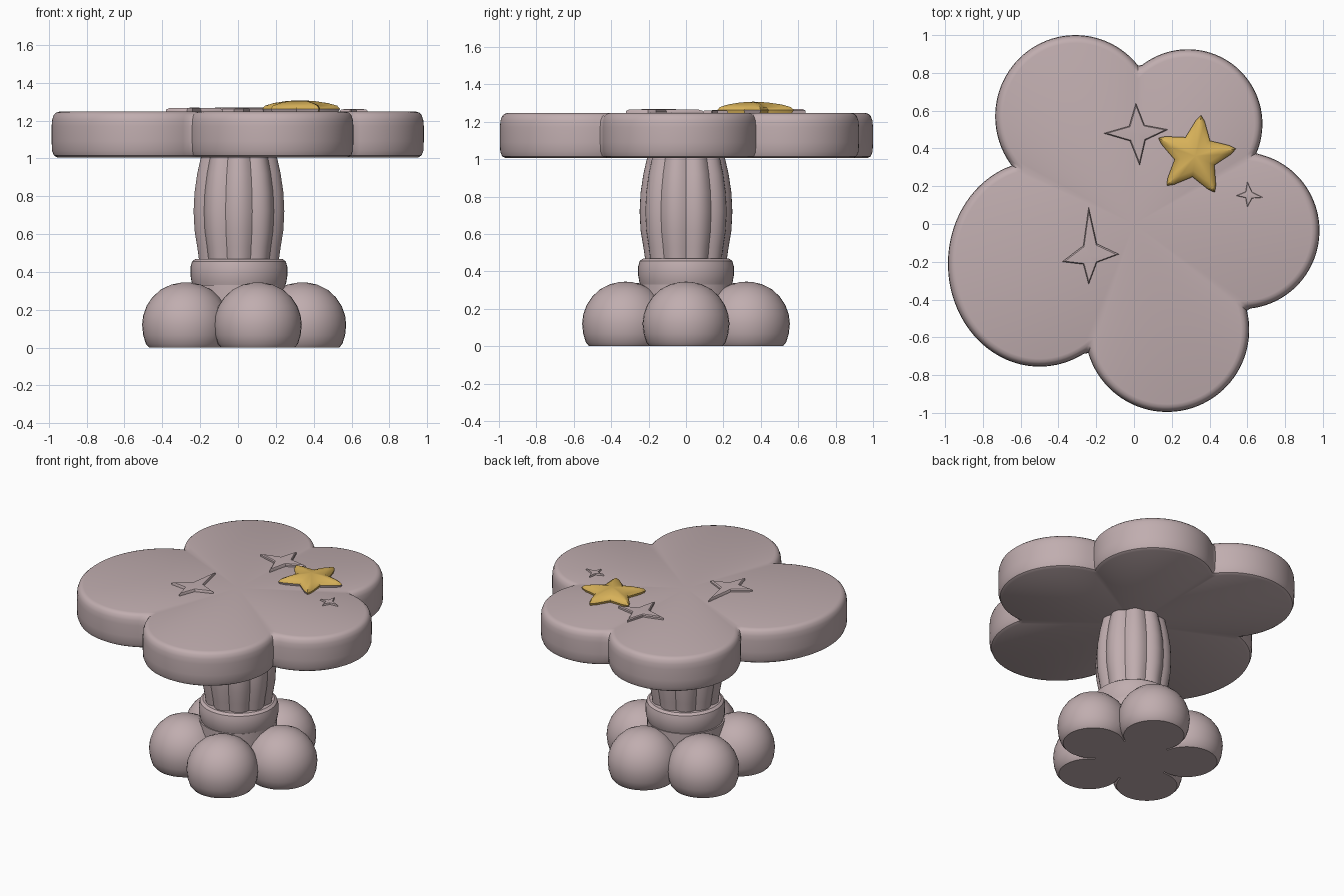
import bpy, bmesh, math
from mathutils import Vector

if "Cube" in bpy.data.objects:
    bpy.data.objects.remove(bpy.data.objects["Cube"])


def material(name, rgb):
    m = bpy.data.materials.new(name)
    m.diffuse_color = (*rgb, 1)
    m.use_nodes = True
    m.node_tree.nodes["Principled BSDF"].inputs["Base Color"].default_value = m.diffuse_color
    return m


MAUVE = material("dusty mauve", (0.53, 0.42, 0.43))
GOLD = material("soft gold", (0.68, 0.44, 0.10))


def finish(obj, angle=35):
    bpy.ops.object.select_all(action='DESELECT')
    obj.select_set(True)
    bpy.context.view_layer.objects.active = obj
    bpy.ops.object.shade_smooth_by_angle(angle=math.radians(angle))


def loft(name, rings, bottom, top, mats=(MAUVE,)):
    """Skin a stack of equal-length rings, closed by fans to two centre points."""
    bm = bmesh.new()
    vr = [[bm.verts.new(p) for p in r] for r in rings]
    n = len(rings[0])
    lo, hi = bm.verts.new(bottom), bm.verts.new(top)
    for i in range(n):
        j = (i + 1) % n
        for a, b in zip(vr, vr[1:]):
            bm.faces.new((a[i], a[j], b[j], b[i]))
        bm.faces.new((lo, vr[0][j], vr[0][i]))
        bm.faces.new((hi, vr[-1][i], vr[-1][j]))
    bmesh.ops.recalc_face_normals(bm, faces=bm.faces)
    me = bpy.data.meshes.new(name)
    bm.to_mesh(me)
    bm.free()
    obj = bpy.data.objects.new(name, me)
    bpy.context.collection.objects.link(obj)
    for m in mats:
        me.materials.append(m)
    return obj


def circle(cx, cy, r, z, n, flutes=0, depth=0.0):
    pts = []
    for i in range(n):
        a = 2 * math.pi * i / n
        q = r - depth * (1 - abs(math.sin(a * flutes / 2))) if flutes else r
        pts.append((cx + q * math.cos(a), cy + q * math.sin(a), z))
    return pts


# Table top: flower outline, the outer hull of five ellipses (cx, cy, rx, ry)
LOBES = [(-0.31, 0.57, 0.425, 0.43), (0.285, 0.53, 0.395, 0.395),
         (0.57, -0.035, 0.412, 0.415), (0.175, -0.56, 0.435, 0.435),
         (-0.50, -0.21, 0.485, 0.545)]


def flower(inset, z, n=240):
    pts = []
    for i in range(n):
        a = 2 * math.pi * i / n
        dx, dy = math.cos(a), math.sin(a)
        best = 0.4
        for cx, cy, rx, ry in LOBES:
            rx, ry = rx - inset, ry - inset
            A = (dx / rx) ** 2 + (dy / ry) ** 2
            B = dx * cx / rx ** 2 + dy * cy / ry ** 2
            C = (cx / rx) ** 2 + (cy / ry) ** 2 - 1
            d = B * B - A * C
            if d > 0:
                best = max(best, (B + math.sqrt(d)) / A)
        pts.append((best * dx, best * dy, z))
    return pts


edge = [(0.03, 1.005), (0.012, 1.015), (0.002, 1.04), (0.0, 1.09), (0.0, 1.17),
        (0.003, 1.205), (0.012, 1.23), (0.025, 1.242), (0.042, 1.247)]
finish(loft("table_top", [flower(i, z) for i, z in edge], (0, 0, 1.005), (0, 0, 1.248)))

# Column: barrel with ten soft flutes
barrel = [(0.215, 0.44), (0.228, 0.53), (0.243, 0.62), (0.248, 0.72),
          (0.243, 0.82), (0.228, 0.92), (0.205, 1.02)]
finish(loft("column", [circle(0.005, 0, r, z, 80, 10, 0.02) for r, z in barrel],
            (0, 0, 0.44), (0, 0, 1.02)))

# Collar ring between column and foot
ring = [(0.235, 0.30), (0.25, 0.345), (0.256, 0.38), (0.256, 0.425),
        (0.248, 0.455), (0.23, 0.468)]
finish(loft("collar", [circle(0.005, 0, r, z, 48) for r, z in ring],
            (0, 0, 0.30), (0, 0, 0.47)))

# Foot: five flat-bottomed bulbs fused into one
bulb = [(0.195, 0.0), (0.212, 0.02), (0.226, 0.065), (0.232, 0.12), (0.226, 0.17),
        (0.208, 0.22), (0.178, 0.265), (0.135, 0.305), (0.08, 0.332), (0.035, 0.342)]
parts = []
for k in range(5):
    a = 2 * math.pi * k / 5
    cx, cy = 0.34 * math.cos(a), 0.34 * math.sin(a)
    parts.append(loft("foot" if k == 0 else "foot_bulb",
                      [circle(cx, cy, r, z, 36) for r, z in bulb],
                      (cx, cy, 0.0), (cx, cy, 0.345)))
parts.append(loft("foot_core", [circle(0, 0, r, z, 40) for r, z in ((0.25, 0.0), (0.25, 0.33))],
                  (0, 0, 0.0), (0, 0, 0.33)))
foot = parts[0]
for p in parts[1:]:
    mod = foot.modifiers.new("fuse", 'BOOLEAN')
    mod.operation, mod.solver, mod.object = 'UNION', 'EXACT', p
bpy.context.view_layer.update()
fused = bpy.data.meshes.new_from_object(
    foot.evaluated_get(bpy.context.evaluated_depsgraph_get()))
foot.modifiers.clear()
foot.data = fused
for p in parts[1:]:
    bpy.data.objects.remove(p)
finish(foot)

# Puffy gold star lying on the top
SX, SY = 0.325, 0.36


def star(scale, z):
    pts = []
    for k in range(5):
        for da, r in ((-36, 0.112), (-7, 0.19), (0, 0.218), (7, 0.19)):
            a = math.radians(82 + 72 * k + da)
            pts.append((SX + scale * r * math.cos(a), SY + scale * r * math.sin(a), z))
    return pts


gold_star = loft("gold_star", [star(0.93, 1.235), star(1.0, 1.262), star(0.93, 1.278),
                               star(0.7, 1.292), star(0.35, 1.303)],
                 (SX, SY, 1.235), (SX, SY, 1.307), (GOLD, MAUVE))
# the lower front flank is mauve
for f in gold_star.data.polygons:
    if f.center.z < 1.255 and f.normal.y < -0.3:
        f.material_index = 1
finish(gold_star)

# Embossed four-point sparkles: centre, tips (north, west, south, east), height
SPARKLES = [((0.02, 0.48), ((0.01, 0.64), (-0.16, 0.48), (0.03, 0.31), (0.18, 0.50)), 1.27),
            ((-0.23, -0.17), ((-0.24, 0.09), (-0.38, -0.20), (-0.24, -0.32), (-0.08, -0.16)), 1.268),
            ((0.61, 0.155), ((0.60, 0.225), (0.54, 0.15), (0.60, 0.09), (0.685, 0.14)), 1.262)]
for n, (c, tips, h) in enumerate(SPARKLES):
    c = Vector(c)
    outline = []
    for k in range(4):
        a, b = Vector(tips[k]), Vector(tips[(k + 1) % 4])
        outline += [a, c + (a + b - 2 * c) * 0.24]
    rings = [[(*(c + (p - c) * s), z) for p in outline]
             for s, z in ((1.0, 1.235), (1.0, h - 0.010), (0.9, h - 0.003))]
    finish(loft(f"sparkle_{n + 1}", rings, (*c, 1.235), (*c, h)))
